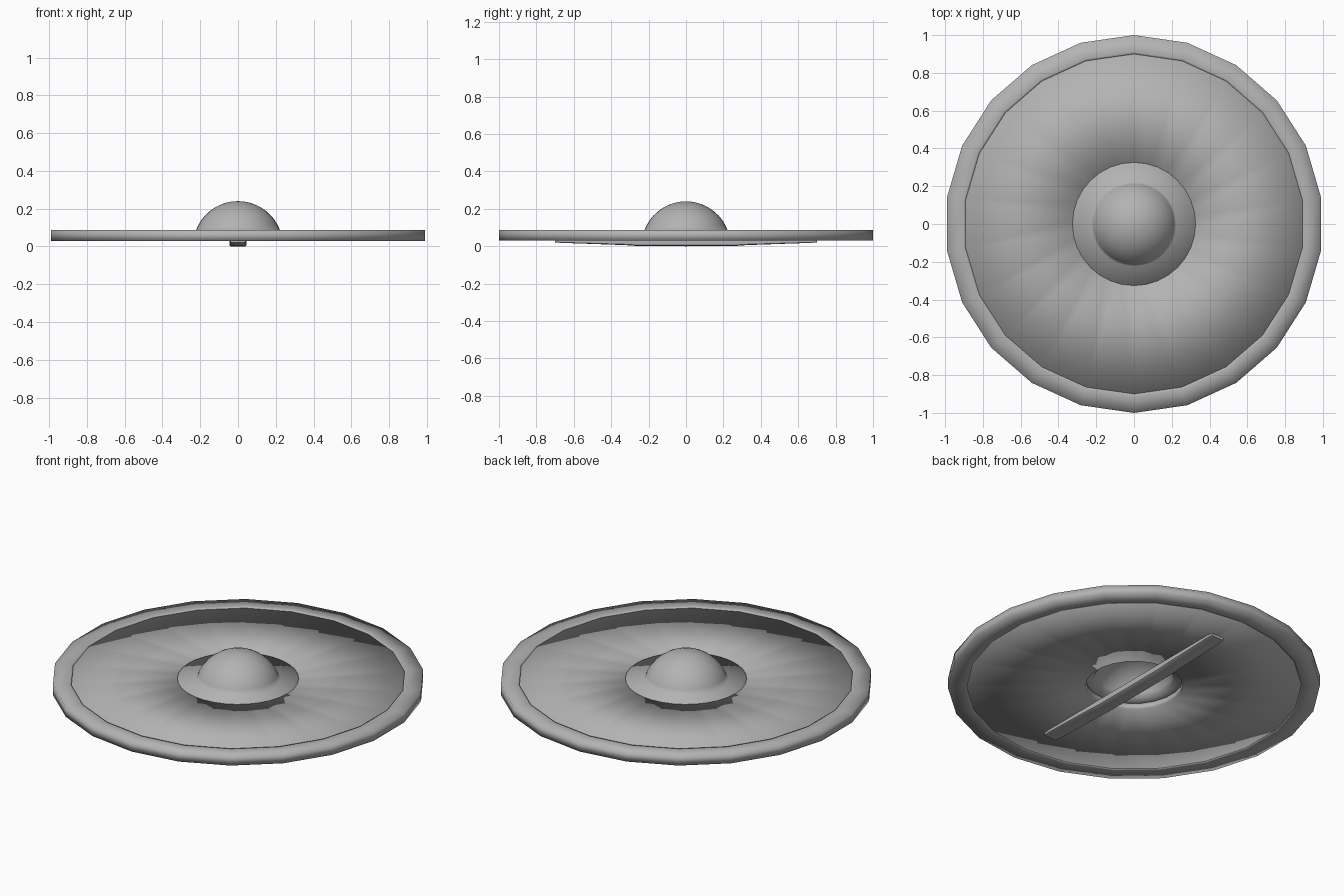
import bpy, math

if "Cube" in bpy.data.objects:
    bpy.data.objects.remove(bpy.data.objects["Cube"])

# One dark grey for every part
grey = bpy.data.materials.new("dark_grey")
grey.diffuse_color = (0.45, 0.45, 0.45, 1)
grey.use_nodes = True
grey.node_tree.nodes["Principled BSDF"].inputs["Base Color"].default_value = grey.diffuse_color


def make(name, verts, faces, angle, inward=False):
    me = bpy.data.meshes.new(name)
    me.from_pydata(verts, [], faces)
    me.materials.append(grey)
    ob = bpy.data.objects.new(name, me)
    bpy.context.collection.objects.link(ob)
    bpy.ops.object.select_all(action='DESELECT')
    ob.select_set(True)
    bpy.context.view_layer.objects.active = ob
    bpy.ops.object.mode_set(mode='EDIT')
    bpy.ops.mesh.select_all(action='SELECT')
    bpy.ops.mesh.remove_doubles(threshold=0.0001)
    bpy.ops.mesh.normals_make_consistent(inside=inward)
    bpy.ops.object.mode_set(mode='OBJECT')
    bpy.ops.object.shade_smooth_by_angle(angle=math.radians(angle))
    return ob


def lathe(name, profile, sides, angle=40, inward=False):
    """Spin a closed (radius, z) profile round z, first corner on +y."""
    n = len(profile)
    verts, faces = [], []
    for i in range(sides):
        a = 2 * math.pi * i / sides
        verts += [(r * math.sin(a), r * math.cos(a), z) for r, z in profile]
        j = (i + 1) % sides
        for k in range(n):
            m = (k + 1) % n
            faces.append((i * n + k, j * n + k, j * n + m, i * n + m))
    return make(name, verts, faces, angle, inward)


# Flat board with a round hole for the hand; faces point inward
lathe("board", [(0.26, 0.035), (0.91, 0.035), (0.91, 0.079), (0.26, 0.079)],
      22, 180, True)

# Edge binding with 22 sides
lathe("rim", [(0.90, 0.032), (0.91, 0.03), (1.0, 0.03),
              (1.0, 0.086), (0.91, 0.086), (0.90, 0.084)], 22, 100)

# Hollow domed boss with a flat flange
R, top = 0.2382, 0.24
steps = 9
arc = [math.radians(70.8) * i / steps for i in range(steps + 1)]
outer = [(R * math.sin(t), top - R + R * math.cos(t)) for t in arc]
inner = [((R - 0.01) * math.sin(t), top - R + (R - 0.01) * math.cos(t))
         for t in reversed(arc)]
outer[0] = (0.0, top)
inner[-1] = (0.0, top - 0.01)
lathe("boss", outer + [(0.326, 0.083), (0.326, 0.068)] + inner, 32, 100)

# Grip bar across the back, thicker in the middle
stations = [(-0.70, 0.04, 0.02), (-0.66, 0.045, 0.018), (-0.32, 0.045, 0.006),
            (-0.27, 0.045, 0.002), (0.0, 0.045, 0.0), (0.27, 0.045, 0.002),
            (0.32, 0.045, 0.006), (0.66, 0.045, 0.018), (0.70, 0.04, 0.02)]
verts, faces = [], []
for y, w, low in stations:
    h = 0.036 - low
    verts += [(-w, y, 0.036), (-w, y, low + 0.15 * h), (-0.85 * w, y, low),
              (0.85 * w, y, low), (w, y, low + 0.15 * h), (w, y, 0.036)]
for s in range(len(stations) - 1):
    for k in range(6):
        m = (k + 1) % 6
        faces.append((s * 6 + k, s * 6 + m, s * 6 + 6 + m, s * 6 + 6 + k))
last = 6 * (len(stations) - 1)
faces += [tuple(range(6)), tuple(range(last, last + 6))]
make("handle", verts, faces, 45)
